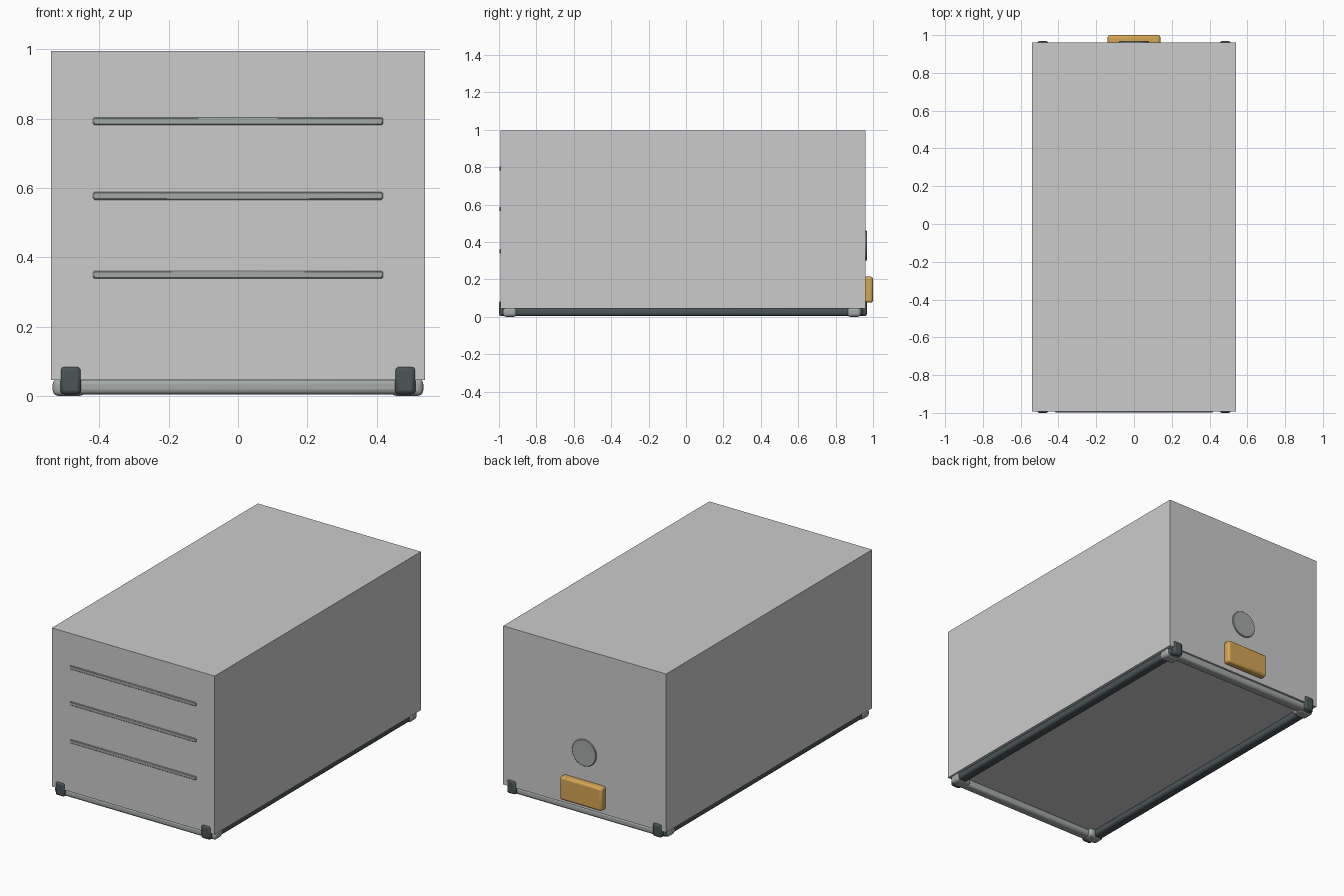
import bpy, math

if "Cube" in bpy.data.objects:
    bpy.data.objects.remove(bpy.data.objects["Cube"])


def material(name, rgb):
    m = bpy.data.materials.new(name)
    m.diffuse_color = (*rgb, 1)
    m.use_nodes = True
    m.node_tree.nodes["Principled BSDF"].inputs["Base Color"].default_value = m.diffuse_color
    return m


WHITE = material("pale grey", (0.60, 0.60, 0.60))
GREY = material("metal grey", (0.37, 0.40, 0.39))
DARK = material("dark slate", (0.07, 0.09, 0.095))
AMBER = material("amber", (0.66, 0.38, 0.09))


def finish(o, name, mat, bevel, segments=3):
    o.name = name
    o.data.materials.append(mat)
    if bevel:
        b = o.modifiers.new("bevel", 'BEVEL')
        b.width, b.segments = bevel, segments
        b.limit_method = 'ANGLE'
        bpy.ops.object.shade_smooth_by_angle(angle=math.radians(35))
    return o


def box(name, lo, hi, mat, bevel=0.0, segments=3):
    """Box between two opposite corners, with optional rounded edges."""
    bpy.ops.mesh.primitive_cube_add(size=1)
    o = bpy.context.object
    for v in o.data.vertices:
        v.co = [(a + b) / 2 + c * (b - a) for a, b, c in zip(lo, hi, v.co)]
    return finish(o, name, mat, bevel, segments)


# Main container body
box("body", (-0.54, -0.992, 0.045), (0.54, 0.96, 0.995), WHITE)

# Horizontal strips on the front
for i, z in enumerate((0.35, 0.577, 0.793)):
    box(f"front_strip_{i + 1}", (-0.418, -0.998, z - 0.011),
        (0.418, -0.985, z + 0.011), GREY, 0.003, 1)

# Base frame: dark rails along the sides, grey rails across the ends
for s, side in ((-1, "left"), (1, "right")):
    x0, x1 = sorted((s * 0.47, s * 0.53))
    box(f"{side}_base_rail", (x0, -0.975, 0.004), (x1, 0.945, 0.048), DARK, 0.015)
for name, y0, y1 in (("front", -0.985, -0.925), ("back", 0.895, 0.955)):
    box(f"{name}_base_rail", (-0.50, y0, 0.004), (0.50, y1, 0.048), GREY, 0.015)

# Corner blocks and the dark clips that hook up over each end
for s, side in ((-1, "left"), (1, "right")):
    bx = sorted((s * 0.44, s * 0.535))
    cx = sorted((s * 0.453, s * 0.513))
    for end, by, cy in (("front", (-0.978, -0.905), (-1.0, -0.96)),
                        ("back", (0.862, 0.935), (0.925, 0.968))):
        box(f"{end}_{side}_corner_block", (bx[0], by[0], 0.0),
            (bx[1], by[1], 0.05), GREY, 0.016)
        box(f"{end}_{side}_corner_clip", (cx[0], cy[0], 0.004),
            (cx[1], cy[1], 0.085), DARK, 0.012, 2)

# Round cover plate on the back
bpy.ops.mesh.primitive_cylinder_add(vertices=48, radius=0.08, depth=0.03,
                                    location=(0, 0.953, 0.38),
                                    rotation=(math.pi / 2, 0, 0))
finish(bpy.context.object, "back_round_cover", GREY, 0.003, 1)

# Amber block on the back
box("back_amber_block", (-0.14, 0.95, 0.075), (0.14, 1.0, 0.215), AMBER, 0.014)
